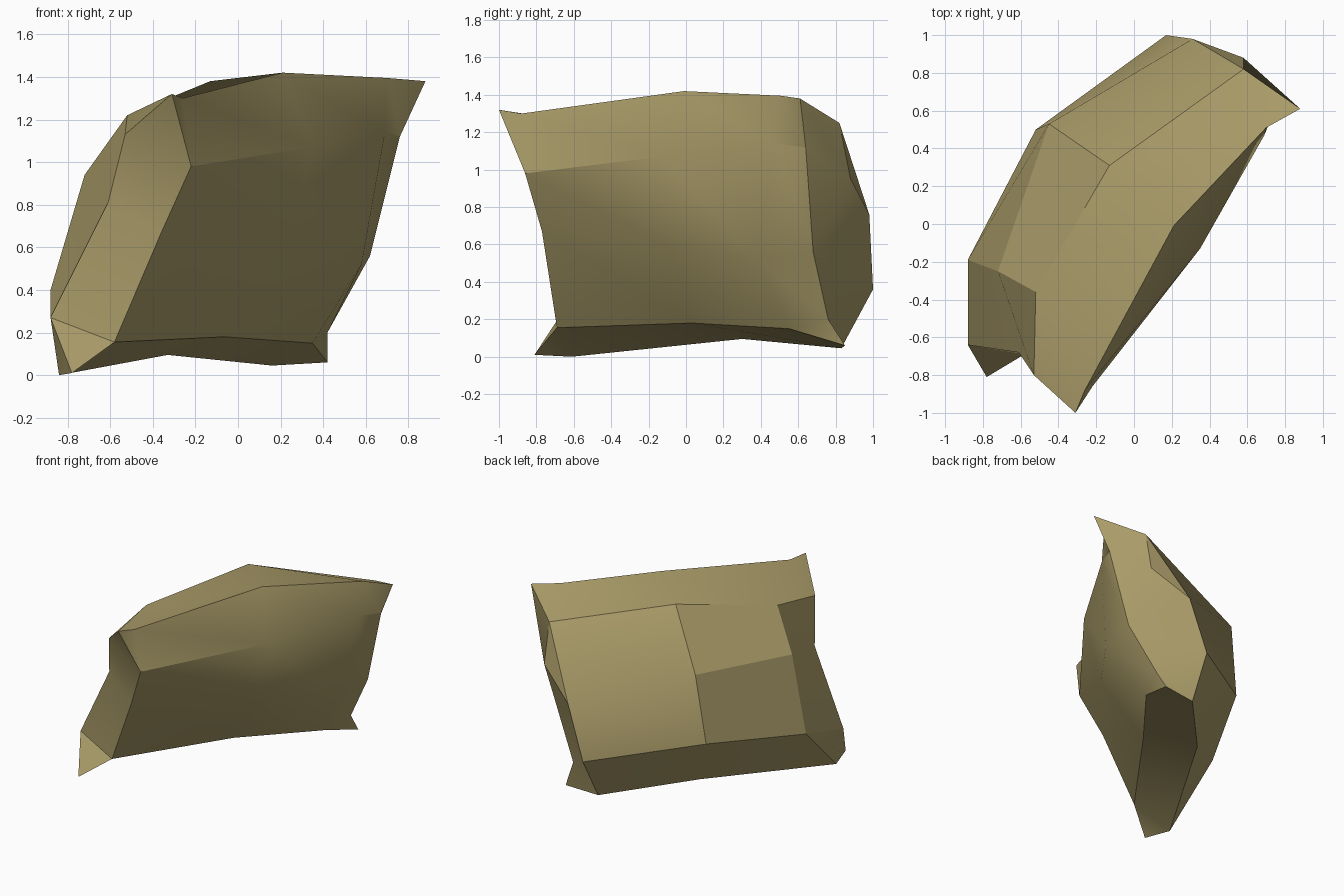
import bpy, bmesh, math

if "Cube" in bpy.data.objects:
    bpy.data.objects.remove(bpy.data.objects["Cube"])

# Long rails of the rock, each with three stations: front-left end, middle, back-right end
RAILS = [
    [(-.84, -.61, 0), (-.33, .30, .095), (.16, .83, .045)],       # bottom edge, left
    [(-.88, -.19, .40), (-.52, .50, .49), (.17, 1.0, .36)],       # left side, low
    [(-.72, -.25, .94), (-.45, .53, 1.01), (.31, .98, .76)],      # left side, high
    [(-.52, -.36, 1.22), (-.13, .31, 1.38), (.58, .82, 1.25)],    # left top ridge
    [(-.26, -.88, 1.30), (.21, -.01, 1.42), (.70, .51, 1.395)],   # right top ridge
    [(-.22, -.86, .98), (.35, -.13, 1.07), (.69, .47, 1.14)],     # right side, high
    [(-.36, -.77, .67), (.23, -.09, .59), (.58, .38, .52)],       # right side, middle
    [(-.58, -.69, .155), (-.06, .03, .18), (.35, .55, .15)],      # bottom edge, right
]
# Extra points of each broken end
FRONT = {"o": (-.88, -.64, .27), "i": (-.61, -.68, .81), "z": (-.53, -.80, 1.13),
         "p": (-.78, -.81, .01), "a": (-.31, -1.0, 1.32)}
BACK = {"x": (.42, .76, .20), "m": (.62, .68, .56), "y": (.76, .64, 1.12),
        "b": (.88, .61, 1.38), "s": (.42, .85, .06), "c": (.58, .88, .95)}
# Facets of the ends: digits are rails, letters are the extra points
FRONT_FACETS = "01o 12io 23zi 34az 45a a5z z56i i67o o7p 70p 0op"
BACK_FACETS = "01xs 12mx 2cm 23c c3by mcy 34b 45yb 56my 67xm 7sx 70s"

bm = bmesh.new()
grid = [[bm.verts.new(p) for p in rail] for rail in RAILS]

# Long sides
for i in range(len(grid)):
    a, b = grid[i], grid[(i + 1) % len(grid)]
    for k in range(2):
        bm.faces.new((a[k], a[k + 1], b[k + 1], b[k]))


def cap(station, extra, facets):
    pts = {str(i): rail[station] for i, rail in enumerate(grid)}
    pts.update({name: bm.verts.new(p) for name, p in extra.items()})
    for facet in facets.split():
        bm.faces.new([pts[ch] for ch in facet])


# Broken ends
cap(0, FRONT, FRONT_FACETS)
cap(2, BACK, BACK_FACETS)
bmesh.ops.recalc_face_normals(bm, faces=bm.faces)

mesh = bpy.data.meshes.new("rock")
bm.to_mesh(mesh)
bm.free()
rock = bpy.data.objects.new("rock", mesh)
bpy.context.collection.objects.link(rock)

# Sandy stone colour
stone = bpy.data.materials.new("sandy stone")
stone.diffuse_color = (0.40, 0.33, 0.14, 1)
stone.use_nodes = True
stone.node_tree.nodes["Principled BSDF"].inputs["Base Color"].default_value = stone.diffuse_color
mesh.materials.append(stone)

# Soft facets with crisp ridges
bpy.context.view_layer.objects.active = rock
rock.select_set(True)
bpy.ops.object.shade_smooth_by_angle(angle=math.radians(30))
